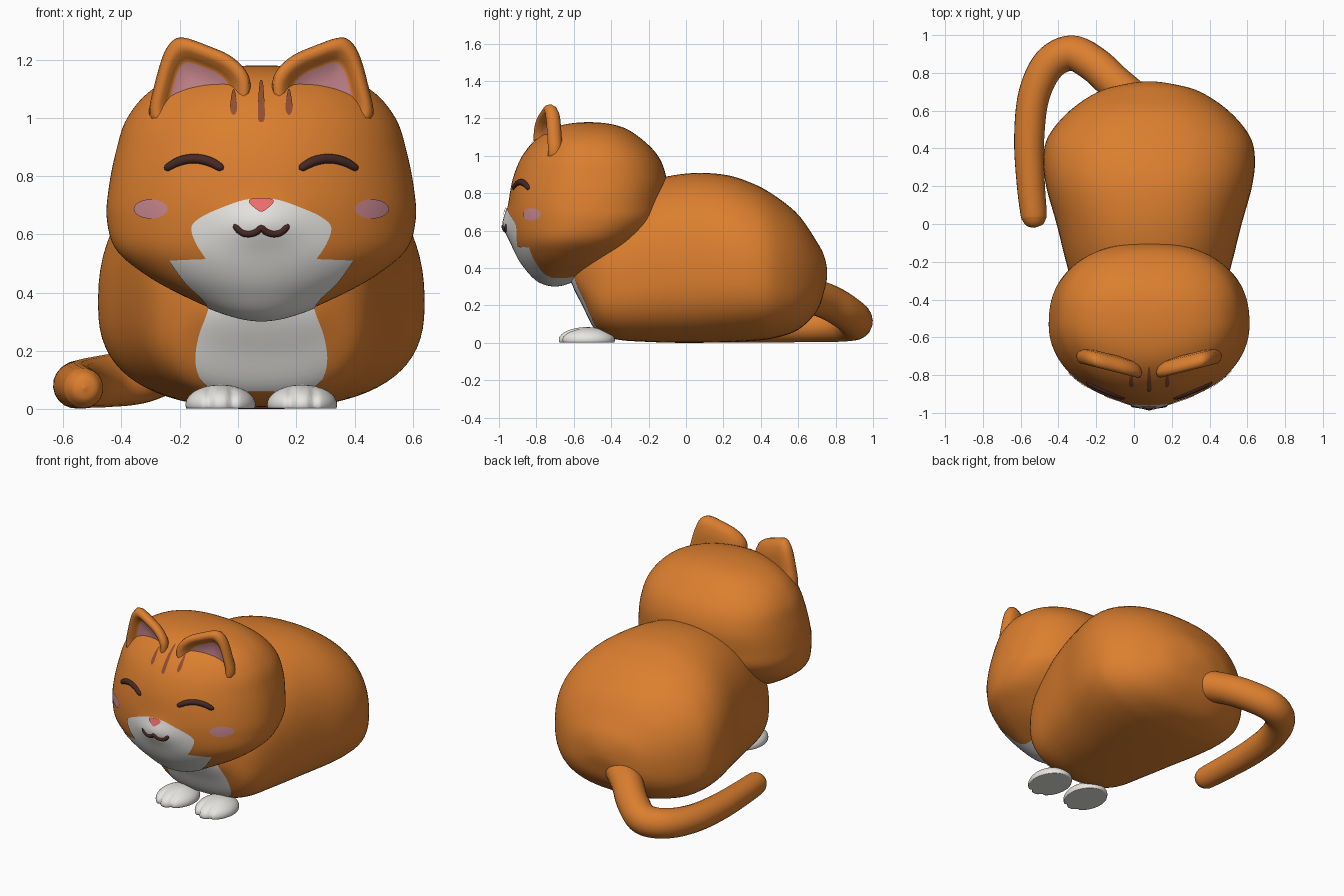
import bpy, bmesh, math
from mathutils import Vector
from mathutils.bvhtree import BVHTree

if "Cube" in bpy.data.objects:
    bpy.data.objects.remove(bpy.data.objects["Cube"])

CX = 0.08  # symmetry line of the cat (the tail sits off to one side)


def material(name, r, g, b):
    m = bpy.data.materials.new(name)
    m.diffuse_color = (r, g, b, 1)
    m.use_nodes = True
    m.node_tree.nodes["Principled BSDF"].inputs["Base Color"].default_value = m.diffuse_color
    return m


ORANGE = material("orange_fur", 0.71, 0.21, 0.028)
WHITE = material("white_fur", 0.8, 0.79, 0.76)
PINK = material("soft_pink", 0.6, 0.25, 0.28)
NOSE = material("nose_pink", 0.87, 0.16, 0.16)
DARK = material("dark_brown", 0.06, 0.022, 0.018)
STRIPE = material("stripe_brown", 0.28, 0.075, 0.03)


def spline(pts, n, closed=False, ghosts=None):
    """Catmull-Rom resampling of tuples of any size."""
    pts = [Vector(p) for p in pts]
    if closed:
        p = [pts[-1]] + pts + pts[:2]
    elif ghosts:
        p = [Vector(ghosts[0])] + pts + [Vector(ghosts[1])]
    else:
        p = [2 * pts[0] - pts[1]] + pts + [2 * pts[-1] - pts[-2]]
    out = []
    for i in range(1, len(p) - 2):
        a, b, c, d = p[i - 1:i + 3]
        for k in range(n):
            t = k / n
            out.append(0.5 * (2 * b + (c - a) * t + (2 * a - 5 * b + 4 * c - d) * t * t
                              + (3 * b - a - 3 * c + d) * t ** 3))
    return out if closed else out + [pts[-1]]


def add_mesh(name, verts, faces, *mats, smooth=True):
    bm = bmesh.new()
    vs = [bm.verts.new(v) for v in verts]
    for f in faces:
        bm.faces.new([vs[i] for i in f])
    bmesh.ops.remove_doubles(bm, verts=bm.verts, dist=1e-5)
    bmesh.ops.recalc_face_normals(bm, faces=bm.faces)
    me = bpy.data.meshes.new(name)
    bm.to_mesh(me)
    bm.free()
    for m in mats:
        me.materials.append(m)
    me.polygons.foreach_set("use_smooth", [smooth] * len(me.polygons))
    ob = bpy.data.objects.new(name, me)
    bpy.context.collection.objects.link(ob)
    return ob


def ring_faces(rows, n):
    return [(r * n + i, r * n + (i + 1) % n, (r + 1) * n + (i + 1) % n, (r + 1) * n + i)
            for r in range(rows - 1) for i in range(n)]


def loft(name, sections, axis, widest, e_lo, e_hi, n=72):
    """Sections are (position, low, high, half width); ends close to a round tip."""
    flip = lambda s: (s[0], s[2], s[1], -s[3])
    rows = spline(sections, 6, ghosts=(flip(sections[1]), flip(sections[-2])))
    verts = []
    for pos, lo, hi, hw in rows:
        c = lo + widest * (hi - lo)
        for i in range(n):
            a = 2 * math.pi * i / n
            co, si = math.cos(a), math.sin(a)
            e, span = (e_hi, hi - c) if si > 0 else (e_lo, c - lo)
            x = CX + math.copysign(abs(co) ** (2 / e), co) * hw
            w = c + math.copysign(abs(si) ** (2 / e), si) * span
            verts.append((x, pos, w) if axis == 'Y' else (x, w, pos))
    return add_mesh(name, verts, ring_faces(len(rows), n), ORANGE)


# Body, lofted front to back
body = loft("body", [
    (-.63, .40, .40, 0), (-.60, .30, .50, .16), (-.55, .20, .58, .26), (-.48, .07, .66, .34),
    (-.38, .02, .75, .39), (-.2, .005, .86, .44), (0, 0, .905, .49), (.2, .003, .90, .545),
    (.35, .01, .855, .56), (.47, .025, .79, .53), (.6, .07, .685, .42), (.7, .17, .54, .27),
    (.74, .28, .46, .13), (.755, .37, .37, 0)], 'Y', .42, 2.6, 2.3)

# Head, lofted chin to crown, with a soft muzzle bulge
head = loft("head", [
    (.305, -.70, -.70, 0), (.33, -.79, -.60, .13), (.40, -.86, -.42, .29), (.47, -.905, -.32, .41),
    (.55, -.935, -.22, .50), (.65, -.95, -.13, .53), (.75, -.948, -.11, .525), (.88, -.925, -.105, .50),
    (1.0, -.875, -.15, .46), (1.1, -.79, -.25, .37), (1.16, -.68, -.36, .22), (1.18, -.52, -.52, 0)],
    'Z', .5, 2.0, 2.4, 96)
for v in head.data.vertices:
    if v.co.y < -.6:
        v.co.y -= .028 * math.exp(-((v.co.x - CX) / .12) ** 2 - ((v.co.z - .63) / .07) ** 2)


def decal(name, outline, src, mat, lift=.004, back=-.6):
    """Coloured skin: the part of src's lifted surface inside a front-view outline (dx, z)."""
    shell = bpy.data.objects.new("shell", src.data.copy())
    normals = [v.normal.copy() for v in shell.data.vertices]
    for v, nm in zip(shell.data.vertices, normals):
        v.co += nm * lift
    bpy.context.collection.objects.link(shell)
    n = len(outline)
    verts = [(CX + x, y, z) for y in (-1.2, back) for x, z in outline]
    cutter = add_mesh("cutter", verts, ring_faces(2, n) + [tuple(range(n)), tuple(range(n, 2 * n))])
    cutter.hide_render = True
    tree = BVHTree.FromPolygons([v.co for v in shell.data.vertices],
                                [p.vertices[:] for p in shell.data.polygons])
    mod = shell.modifiers.new("cut", 'BOOLEAN')
    mod.operation, mod.solver, mod.object = 'INTERSECT', 'EXACT', cutter
    bpy.context.view_layer.update()
    me = bpy.data.meshes.new_from_object(shell.evaluated_get(bpy.context.evaluated_depsgraph_get()))
    for o in (shell, cutter):
        bpy.data.objects.remove(o)
    bm = bmesh.new()
    bm.from_mesh(me)
    inner = [f for f in bm.faces if tree.find_nearest(f.calc_center_median())[3] > 1e-3]
    bmesh.ops.delete(bm, geom=inner, context='FACES')
    for f in bm.faces:
        f.material_index, f.smooth = 0, True
    bm.to_mesh(me)
    bm.free()
    me.materials.clear()
    me.materials.append(mat)
    bpy.context.collection.objects.link(bpy.data.objects.new(name, me))


def mirrored(half):
    """Close a right-hand outline that starts and ends near the middle."""
    return half + [(-x, z) for x, z in reversed(half) if x > 1e-4]


def oval(cx, cz, rx, rz, n=32):
    return [(cx + rx * math.cos(2 * math.pi * i / n), cz + rz * math.sin(2 * math.pi * i / n))
            for i in range(n)]


# White muzzle and chest
upper = spline([(0, .722), (.06, .718), (.14, .69), (.205, .66), (.24, .625), (.225, .57), (.19, .515)], 5)
lower = spline([(.318, .51), (.26, .43), (.19, .36), (.16, .27)], 4)
decal("muzzle_patch", mirrored([tuple(p) for p in upper + lower]), head, WHITE)
chest = spline([(.15, .5), (.18, .35), (.215, .25), (.226, .16), (.2, .09), (.13, .062), (0, .058)], 5)
decal("chest_patch", mirrored([tuple(p) for p in chest]), body, WHITE, back=-.35)

# Nose, cheeks and forehead stripes
nose = spline([(0, .678), (.022, .69), (.042, .71), (.034, .722), (0, .724),
               (-.034, .722), (-.042, .71), (-.022, .69)], 4, closed=True)
decal("nose", [tuple(p) for p in nose], head, NOSE, .011)
for s, side in ((-1, "left"), (1, "right")):
    decal(side + "_cheek", oval(s * .38, .687, .058, .033), head, PINK)
for dx, top, low, side in ((-.095, 1.10, 1.01, "left"), (0, 1.13, .985, "middle"), (.095, 1.10, 1.01, "right")):
    drop = spline([(dx, top), (dx + .007, top - .02), (dx + .012, low + .02), (dx, low),
                   (dx - .012, low + .02), (dx - .007, top - .02)], 4, closed=True)
    decal(side + "_stripe", [tuple(p) for p in drop], head, STRIPE)


def tube(name, pts, mat, n=8, res=4):
    """Round tube through (x, y, z, radius) points."""
    cu = bpy.data.curves.new(name, 'CURVE')
    cu.dimensions, cu.bevel_depth, cu.bevel_resolution, cu.use_fill_caps = '3D', 1, res, True
    path = spline(pts, n)
    sp = cu.splines.new('POLY')
    sp.points.add(len(path) - 1)
    for p, q in zip(sp.points, path):
        p.co, p.radius = (q[0], q[1], q[2], 1), max(q[3], .001)
    sp.use_smooth = True
    cu.materials.append(mat)
    ob = bpy.data.objects.new(name, cu)
    bpy.context.collection.objects.link(ob)


head_tree = BVHTree.FromPolygons([v.co for v in head.data.vertices],
                                 [p.vertices[:] for p in head.data.polygons])


def on_face(dx, z, r, sink=0.004):
    hit = head_tree.ray_cast(Vector((CX + dx, -3, z)), Vector((0, 1, 0)))[0]
    return (hit.x, hit.y + sink, hit.z, r)


# Closed smiling eyes and mouth
for s, side in ((-1, "left"), (1, "right")):
    tube(side + "_eye", [on_face(s * dx, z, r) for dx, z, r in (
        (.130, .822, .004), (.140, .829, .014), (.18, .85, .017), (.23, .859, .017),
        (.28, .85, .017), (.320, .829, .014), (.330, .822, .004))], DARK, 5)
tube("mouth", [on_face(dx, z, r, -.001) for dx, z, r in (
    (-.092, .635, .004), (-.086, .624, .011), (-.065, .606, .012), (-.04, .602, .012), (-.015, .61, .012),
    (0, .622, .011),
    (.015, .61, .012), (.04, .602, .012), (.065, .606, .012), (.086, .624, .011), (.092, .635, .004))], DARK, 4)

# Ears: rounded triangle rim with a hollow pink front
EAR = [(.385, 1.01), (.365, 1.12), (.335, 1.22), (.30, 1.268), (.26, 1.274), (.19, 1.25), (.11, 1.215),
       (.055, 1.165), (.037, 1.11), (.06, 1.05), (.2, .98), (.34, .975)]
RINGS = [(0, .045), (.5, .045), (.8, .036), (.94, .018), (1, -.008), (.97, -.032), (.88, -.044),
         (.77, -.036), (.67, -.012), (.6, .0), (.3, .004), (0, .004)]
for s, side in ((-1, "left"), (1, "right")):
    rim = spline(EAR, 4, closed=True)
    verts = []
    for k, dy in RINGS:
        for x, z in rim:
            dx, h = .215 + (x - .215) * k, 1.06 + (z - 1.06) * k
            verts.append((CX + s * dx, -.785 + .25 * dx + dy, h))
    ear = add_mesh(side + "_ear", verts, ring_faces(len(RINGS), len(rim)), ORANGE, PINK)
    for p in ear.data.polygons:
        dx = s * (p.center.x - CX)
        k_in = abs(p.center.y - (-.785 + .25 * dx)) < .0055
        p.material_index = int(k_in and p.normal.y < -.6)

# Front paws: flat-soled domes with two toe grooves
for s, side in ((-1, "left"), (1, "right")):
    bm = bmesh.new()
    bmesh.ops.create_uvsphere(bm, u_segments=64, v_segments=32, radius=1)
    for v in bm.verts:
        x, y, z = v.co
        groove = sum(math.exp(-((x - g) / .1) ** 2) for g in (-.33, .33))
        k = 1 - .13 * groove * min(1, max(0, -y * 1.5))
        v.co = (CX + s * .14 + x * .12, -.53 + y * k * .15, .016 + max(z, -.2) * (k if z > 0 else 1) * .068)
    me = bpy.data.meshes.new(side + "_paw")
    bm.to_mesh(me)
    bm.free()
    me.materials.append(WHITE)
    me.polygons.foreach_set("use_smooth", [True] * len(me.polygons))
    bpy.context.collection.objects.link(bpy.data.objects.new(side + "_paw", me))

# Tail curling round the left side
tube("tail", [(.05, .62, .26, .095), (-.1, .745, .225, .095), (-.21, .845, .17, .095), (-.33, .905, .115, .094),
              (-.45, .845, .097, .09), (-.53, .68, .088, .084), (-.555, .45, .082, .08), (-.547, .22, .077, .075),
              (-.532, .06, .072, .07), (-.529, .02, .072, .061), (-.528, -.008, .072, .04),
              (-.527, -.02, .072, .001)], ORANGE, 6, 8)
